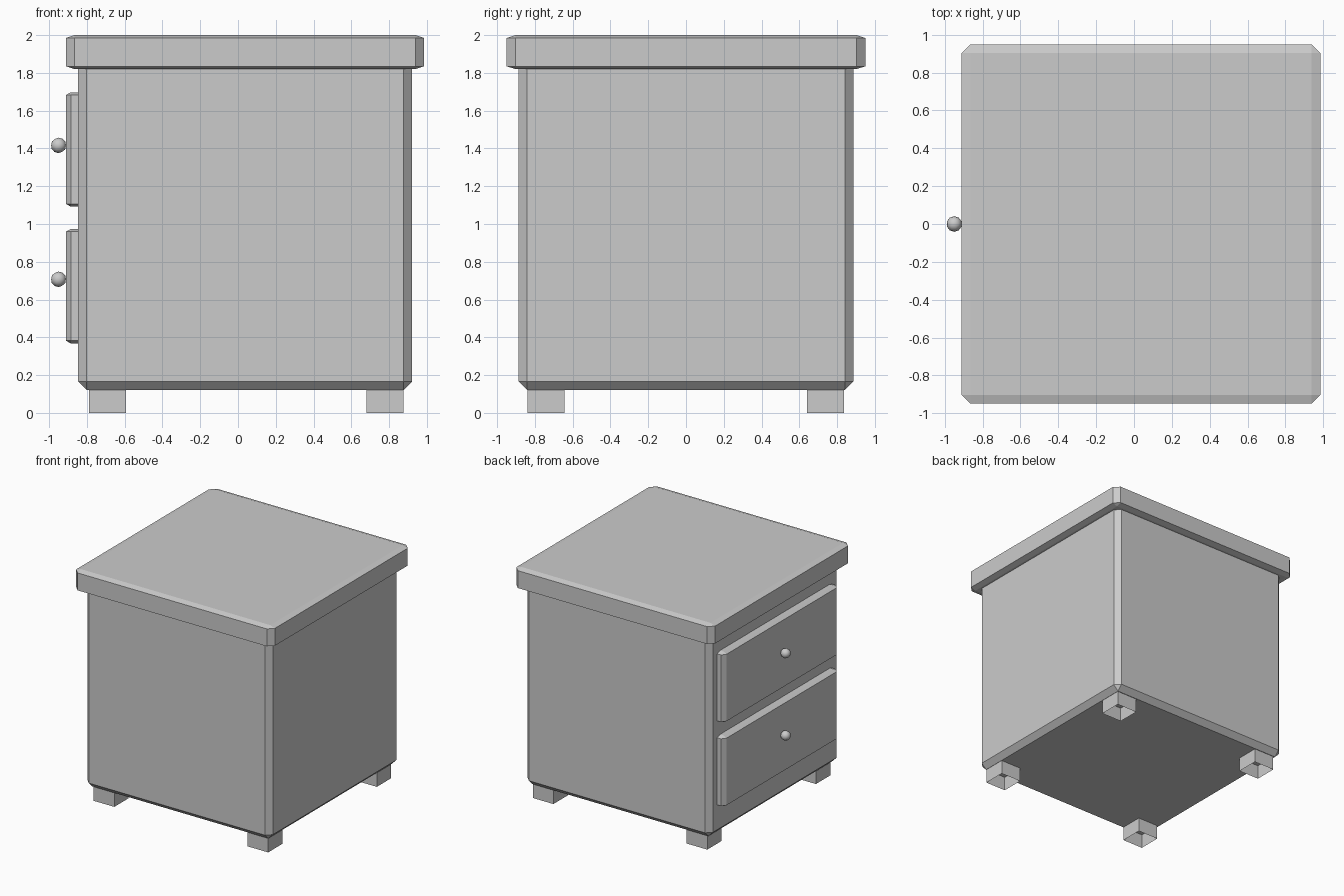
import bpy, bmesh
from mathutils import Vector

if "Cube" in bpy.data.objects:
    bpy.data.objects.remove(bpy.data.objects["Cube"])


def make_object(name, bm):
    mesh = bpy.data.meshes.new(name)
    bm.to_mesh(mesh)
    bm.free()
    ob = bpy.data.objects.new(name, mesh)
    bpy.context.collection.objects.link(ob)
    return ob


def chamfered_box(name, lo, hi, cut):
    """Box from lo to hi, chamfered by a separate amount on each axis."""
    lo, hi = Vector(lo), Vector(hi)
    bm = bmesh.new()
    bmesh.ops.create_cube(bm, size=2)
    bmesh.ops.bevel(bm, geom=bm.edges[:], offset=0.2, offset_type='OFFSET',
                    segments=1, affect='EDGES')
    for v in bm.verts:
        for i in range(3):
            inset = 0 if abs(v.co[i]) > 0.99 else cut[i]
            v.co[i] = hi[i] - inset if v.co[i] > 0 else lo[i] + inset
    return make_object(name, bm)


def open_leg(name, x, y, size=0.196, height=0.122):
    """Square tube leg, open at the bottom and top."""
    bm = bmesh.new()
    bmesh.ops.create_cube(bm, size=1)
    caps = [f for f in bm.faces if abs(f.normal.z) > 0.5]
    bmesh.ops.delete(bm, geom=caps, context='FACES_ONLY')
    for v in bm.verts:
        v.co = (x + v.co.x * size, y + v.co.y * size, (v.co.z + 0.5) * height)
    return make_object(name, bm)


# Cabinet body and overhanging top
chamfered_box("body", (-0.847, -0.886, 0.122), (0.922, 0.886, 1.89), (0.045,) * 3)
chamfered_box("table_top", (-0.911, -0.949, 1.82), (0.985, 0.949, 2.0),
              (0.046, 0.046, 0.015))

# Two drawers with round knobs
for label, z0, z1, knob_z in (("upper", 1.092, 1.697, 1.416),
                              ("lower", 0.368, 0.974, 0.707)):
    chamfered_box(label + "_drawer", (-0.911, -0.785, z0), (-0.79, 0.785, z1),
                  (0.026, 0.038, 0.014))
    bpy.ops.mesh.primitive_ico_sphere_add(subdivisions=2, radius=0.041,
                                          location=(-0.95, 0, knob_z))
    knob = bpy.context.object
    knob.name = label + "_knob"
    bpy.ops.object.shade_smooth()

# Four legs
for side, x in (("front", -0.69), ("back", 0.777)):
    for hand, y in (("left", 0.738), ("right", -0.741)):
        open_leg(f"{side}_{hand}_leg", x, y)
